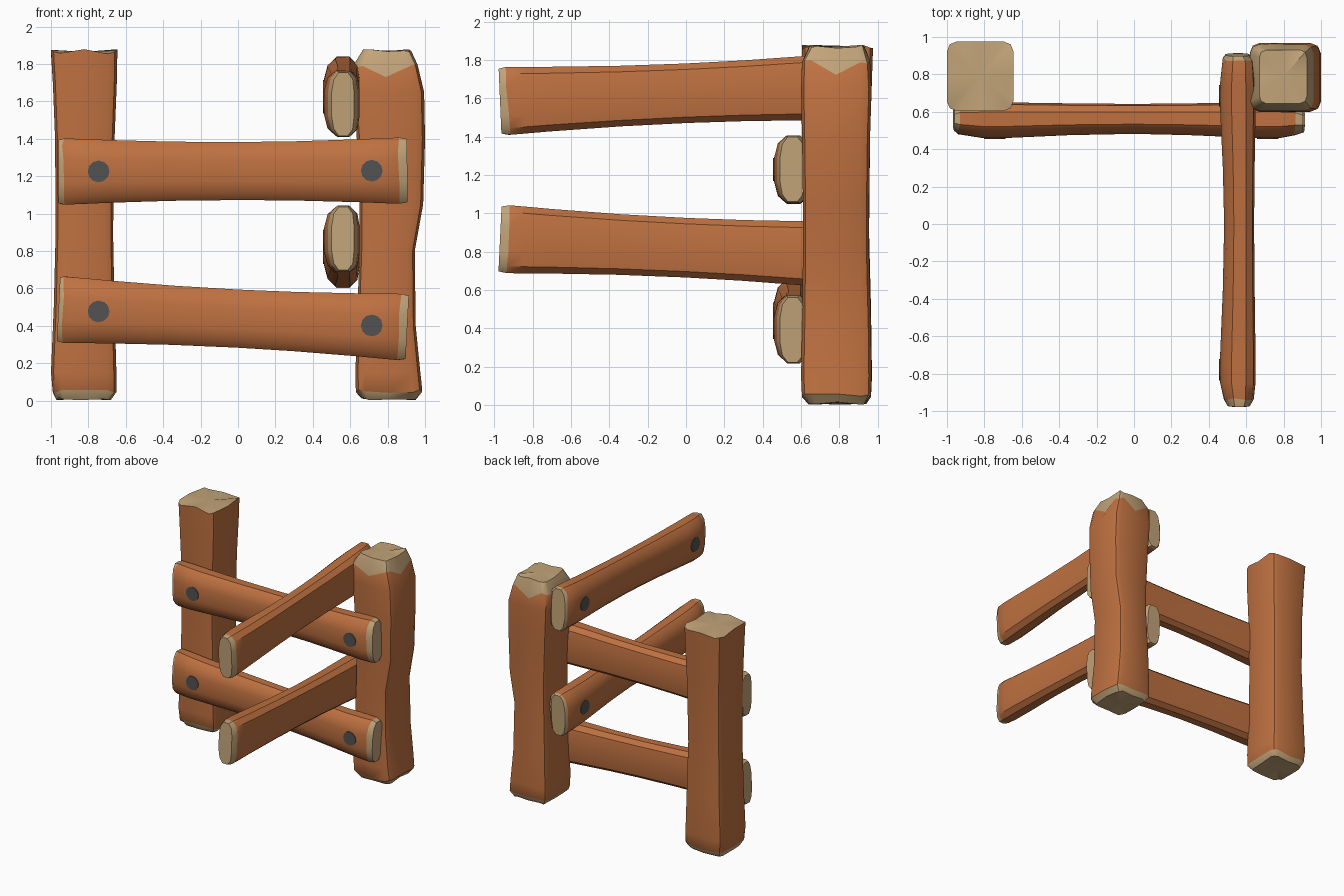
import bpy, bmesh, math, random
from mathutils import Vector

if "Cube" in bpy.data.objects:
    bpy.data.objects.remove(bpy.data.objects["Cube"])

random.seed(4)


def material(name, rgb):
    m = bpy.data.materials.new(name)
    m.diffuse_color = (*rgb, 1)
    m.use_nodes = True
    m.node_tree.nodes["Principled BSDF"].inputs["Base Color"].default_value = m.diffuse_color
    return m


BARK = material("bark brown", (0.52, 0.165, 0.052))
CUT = material("cut wood tan", (0.54, 0.37, 0.19))
IRON = material("dark iron", (0.085, 0.085, 0.085))

# Cross-sections in the -1..1 square
RAIL = [(-1, -.36), (-.8, -.78), (-.35, -1), (.45, -1), (.88, -.8), (1, -.4),
        (1, .4), (.88, .8), (.45, 1), (-.35, 1), (-.8, .78), (-1, .36)]
POST = []
for k in range(4):
    for u, v in ((-.72, -1), (0, -1), (.72, -1), (.92, -.92)):
        for _ in range(k):
            u, v = -v, u
        POST.append((u, v))


def finish(name, bm, mats):
    bmesh.ops.recalc_face_normals(bm, faces=bm.faces)
    me = bpy.data.meshes.new(name)
    bm.to_mesh(me)
    bm.free()
    for m in mats:
        me.materials.append(m)
    for p in me.polygons:
        p.use_smooth = True
    me.set_sharp_from_angle(angle=math.radians(38))
    ob = bpy.data.objects.new(name, me)
    bpy.context.collection.objects.link(ob)
    return ob


def loft(name, rings, cut_bands):
    """Skin closed rings; caps and the listed bands show cut wood."""
    bm = bmesh.new()
    vs = [[bm.verts.new(p) for p in r] for r in rings]
    n = len(rings[0])
    for i in range(len(vs) - 1):
        for j in range(n):
            k = (j + 1) % n
            f = bm.faces.new((vs[i][j], vs[i][k], vs[i + 1][k], vs[i + 1][j]))
            f.material_index = int(i in cut_bands)
    for r in (vs[0], vs[-1]):
        c = bm.verts.new(sum((v.co for v in r), Vector()) / n)
        for j in range(n):
            bm.faces.new((r[j], r[(j + 1) % n], c)).material_index = 1
    return finish(name, bm, (BARK, CUT))


# Posts: each level is z, x0, x1, y0, y1, roughness of the edge
def post(name, levels, cut_bands, notch=None):
    rings = []
    for i, (z, x0, x1, y0, y1, rough) in enumerate(levels):
        ring = []
        for j, (u, v) in enumerate(POST):
            dz = random.uniform(-rough, rough)
            if i == notch and j % 4 == 1:
                dz -= 0.07
            ring.append(Vector(((x0 + x1) / 2 + u * (x1 - x0) / 2,
                                (y0 + y1) / 2 + v * (y1 - y0) / 2, z + dz)))
        rings.append(ring)
    loft(name, rings, cut_bands)


post("left_post", [
    (0.01, -.97, -.68, .64, .94, .008),
    (0.05, -.99, -.65, .61, .965, .01),
    (0.15, -1.0, -.65, .605, .97, 0),
    (0.50, -.985, -.66, .61, .965, 0),
    (0.90, -.975, -.668, .615, .955, 0),
    (1.40, -.978, -.66, .61, .96, 0),
    (1.70, -.99, -.648, .605, .97, 0),
    (1.865, -1.0, -.645, .605, .975, .014)], {0})

post("right_post", [
    (0.01, .66, .95, .64, .94, .008),
    (0.05, .63, .985, .605, .965, .01),
    (0.15, .628, .975, .60, .968, 0),
    (0.40, .635, .95, .605, .965, 0),
    (0.80, .65, .945, .61, .955, 0),
    (1.05, .65, .99, .61, .955, 0),
    (1.40, .635, 1.0, .605, .96, 0),
    (1.65, .62, .995, .60, .968, 0),
    (1.79, .62, .96, .605, .96, .012),
    (1.87, .67, .925, .645, .93, .01)], {0, 8}, notch=8)


# Rails run along t; depth is measured from the bolted outer side
def rail(name, side, z0, z1):
    a, b = (-0.97, 0.905) if side else (-0.96, 0.905)
    bolts = (-0.78, 0.685) if side else (-0.745, 0.715)
    slope = (z1 - z0) / (b - a)

    def place(t, d, z):
        return Vector((d, t, z)) if side else Vector((t, d, z))

    # t, outer depth, inner depth
    e0, e1 = (0.04, 0.02) if side else (0.025, 0.045)
    steps = [(a, .50, .62), (a + e0, .48, .64),
             (bolts[0] - .065, .46, .65), (bolts[0] + .065, .46, .65),
             (-0.35, .475, .645), (0, .482, .642), (0.3, .475, .645),
             (bolts[1] - .065, .46, .65), (bolts[1] + .065, .46, .65),
             (b - e1, .475, .64), (b, .49, .615)]
    rings = []
    for i, (t, d0, d1) in enumerate(steps):
        s = (2 * t - a - b) / (b - a)
        h = .155 + .022 * min(1, s * s * 1.15)
        if i in (0, len(steps) - 1):
            h -= .008
        zc = z0 + slope * (t - a)
        ring = []
        for u, v in RAIL:
            jit = random.uniform(-.007, .007) if i in (1, len(steps) - 2) else 0
            ring.append(place(t - slope * v * h + jit,
                              (d0 + d1) / 2 + u * (d1 - d0) / 2, zc + v * h))
        rings.append(ring)
    loft(name, rings, {0, len(steps) - 2})

    # Flat bolt heads
    for k, t in enumerate(bolts):
        bm = bmesh.new()
        zc = z0 + slope * (t - a)
        circ = [(t + .058 * math.cos(q * math.pi / 6),
                 zc + .058 * math.sin(q * math.pi / 6)) for q in range(12)]
        back = [bm.verts.new(place(p, .462, z)) for p, z in circ]
        front = [bm.verts.new(place(p, .455, z)) for p, z in circ]
        bm.faces.new(front)
        bm.faces.new(back)
        for j in range(12):
            m = (j + 1) % 12
            bm.faces.new((front[j], front[m], back[m], back[j]))
        finish(f"{name}_bolt_{k + 1}", bm, (IRON,))


rail("front_rail_upper", False, 1.225, 1.23)
rail("front_rail_lower", False, 0.488, 0.392)
rail("side_rail_upper", True, 1.585, 1.665)
rail("side_rail_lower", True, 0.867, 0.778)
